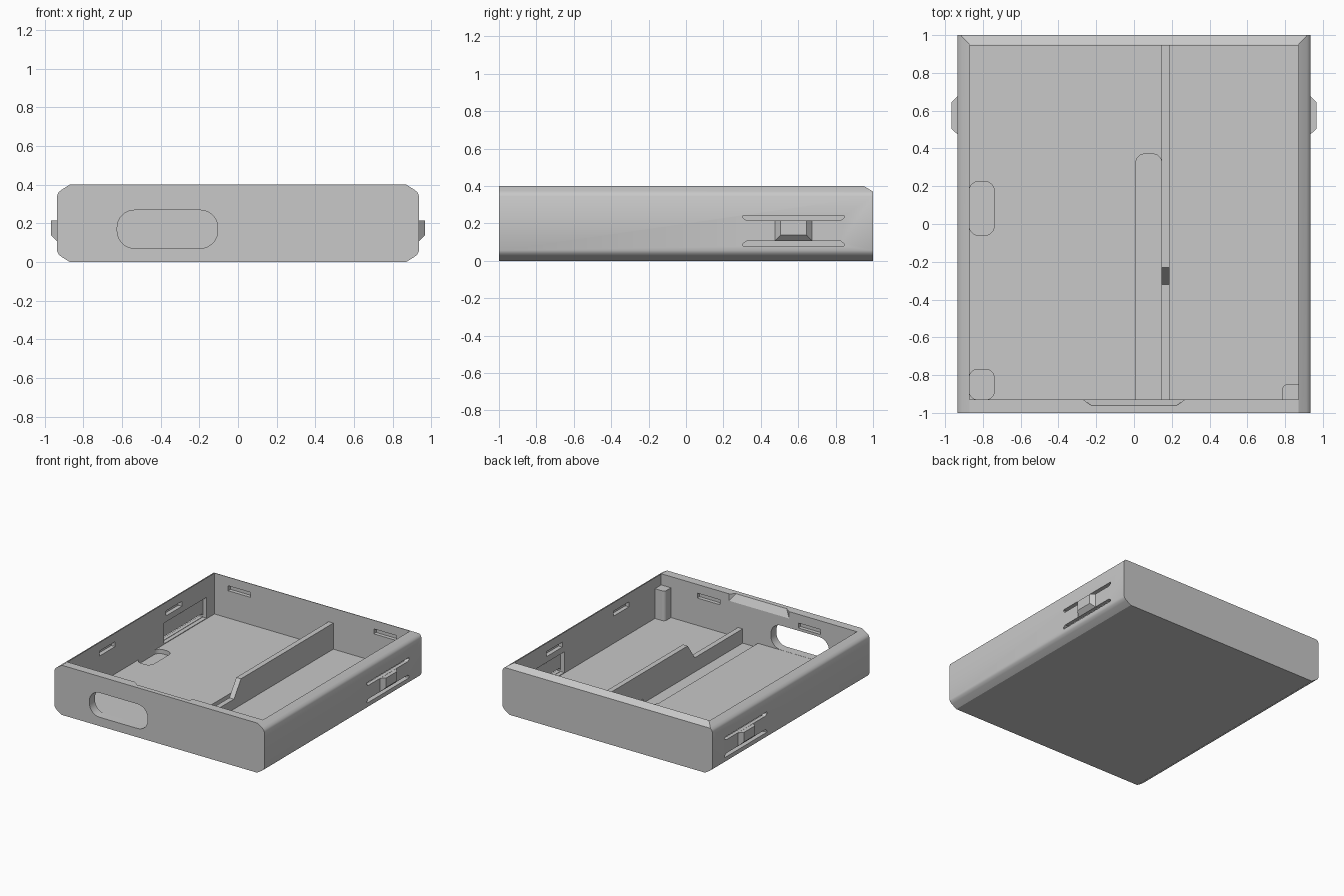
import bpy, bmesh
from mathutils import Vector

if "Cube" in bpy.data.objects:
    bpy.data.objects.remove(bpy.data.objects["Cube"], do_unlink=True)

grey = bpy.data.materials.new("plain grey")
grey.use_nodes = True
color = (0.58, 0.58, 0.58, 1)
grey.diffuse_color = color
grey.node_tree.nodes["Principled BSDF"].inputs["Base Color"].default_value = color

FLOOR = 0.07
INNER_X, INNER_FRONT, INNER_BACK = 0.872, -0.93, 0.945


def finish(name, bm):
    bmesh.ops.recalc_face_normals(bm, faces=bm.faces)
    mesh = bpy.data.meshes.new(name)
    bm.to_mesh(mesh)
    bm.free()
    mesh.materials.append(grey)
    ob = bpy.data.objects.new(name, mesh)
    bpy.context.collection.objects.link(ob)
    return ob


def box(name, x, y, z, axis=None, radius=0, pick=lambda c: True):
    """Box from ranges; edges along one axis may be rounded."""
    bm = bmesh.new()
    bmesh.ops.create_cube(bm, size=1)
    for v in bm.verts:
        v.co = Vector([r[0] if c < 0 else r[1] for c, r in zip(v.co, (x, y, z))])
    if axis is not None:
        edges = []
        for e in bm.edges:
            d = e.verts[1].co - e.verts[0].co
            mid = (e.verts[0].co + e.verts[1].co) / 2
            if abs(d[axis]) > 0.99 * d.length and pick(mid):
                edges.append(e)
        bmesh.ops.bevel(bm, geom=edges, offset=radius, segments=8,
                        profile=0.5, affect='EDGES')
    return finish(name, bm)


def prism(name, outline, axis, lo, hi):
    """Extrude a 2D outline along an axis."""
    bm = bmesh.new()
    verts = []
    for a, b in outline:
        co = [a, b]
        co.insert(axis, lo)
        verts.append(bm.verts.new(co))
    face = bm.faces.new(verts)
    out = bmesh.ops.extrude_face_region(bm, geom=[face])
    shift = Vector((0, 0, 0))
    shift[axis] = hi - lo
    bmesh.ops.translate(bm, vec=shift,
                        verts=[g for g in out["geom"] if isinstance(g, bmesh.types.BMVert)])
    return finish(name, bm)


def hull(name, points):
    bm = bmesh.new()
    for p in points:
        bm.verts.new(p)
    bmesh.ops.convex_hull(bm, input=bm.verts)
    bmesh.ops.dissolve_limit(bm, angle_limit=0.01, verts=bm.verts, edges=bm.edges)
    return finish(name, bm)


def cut(target, cutter):
    mod = target.modifiers.new("cut", 'BOOLEAN')
    mod.operation = 'DIFFERENCE'
    mod.solver = 'EXACT'
    mod.object = cutter
    bpy.context.view_layer.objects.active = target
    bpy.ops.object.modifier_apply(modifier=mod.name)
    bpy.data.objects.remove(cutter, do_unlink=True)


# Tray shell with softened chamfers along both sides
corner = [(0.87, 0.4), (0.912, 0.374), (0.928, 0.361), (0.935, 0.345)]
right = corner + [(x, 0.4 - z) for x, z in reversed(corner)]
tray = prism("tray", right + [(-x, z) for x, z in reversed(right)], 1, -1, 1)
cut(tray, prism("back_chamfer", [(0.95, 0.4), (1.05, 0.34), (1.05, 0.5), (0.95, 0.5)], 0, -1.2, 1.2))
cut(tray, box("cavity", (-INNER_X, INNER_X), (INNER_FRONT, INNER_BACK), (FLOOR, 0.6)))

# Rounded opening through the front
cut(tray, box("front_window", (-0.625, -0.105), (-1.1, -0.9), (0.071, 0.268), 1, 0.09))

# Shallow recesses in the floor
cut(tray, box("channel", (0.01, 0.146), (INNER_FRONT, 0.37), (0.035, 0.2), 2, 0.045,
              lambda c: c.y > 0))
cut(tray, box("side_pocket", (-INNER_X, -0.74), (-0.06, 0.225), (0.035, 0.2), 2, 0.05))
cut(tray, box("corner_pocket", (-INNER_X, -0.74), (INNER_FRONT, -0.77), (0.035, 0.2), 2, 0.045))

# Sloped finger notch inside the front rim
cut(tray, hull("finger_notch", [(s * x, y, z) for s in (-1, 1) for x, y, z in (
    (0.275, -0.925, 0.335), (0.275, -0.925, 0.42), (0.21, -0.972, 0.42))]))

# Snap slots inside all four walls
for s in (-1, 1):
    z = (0.29, 0.33)
    cut(tray, box("front_slot", (s * 0.45 - 0.1, s * 0.45 + 0.1), (-0.96, -0.9), z))
    cut(tray, box("back_slot", (s * 0.65 - 0.1, s * 0.65 + 0.1), (0.9, 0.975), z))
    for y in (-0.42, 0.43):
        cut(tray, box("side_slot", sorted((s * 0.85, s * 0.905)), (y - 0.1, y + 0.1), z))

# Spring latches: thinned wall, two through slots and a wedge on each side
for s, side in ((-1, "right"), (1, "left")):
    cut(tray, box("latch_recess", sorted((s * 0.85, s * 0.905)), (0.305, 0.845), (0.075, 0.24)))
    for z, inner in (((0.078, 0.106), 1), ((0.215, 0.242), -1)):
        zc, yc = sum(z) / 2, 0.575
        lo, hi = (z[0], z[1]) if inner > 0 else (z[1], z[0])
        outline = [(yc - 0.27, lo), (yc + 0.27, lo), (yc + 0.27, zc),
                   (yc + 0.25, hi), (yc - 0.25, hi), (yc - 0.27, zc)]
        cut(tray, prism("spring_slot", outline, 0, *sorted((s * 0.84, s * 1.0))))
    hull(side + "_latch", [(s * x, y, z) for x, y, z in (
        (0.92, 0.475, 0.105), (0.92, 0.675, 0.105), (0.92, 0.475, 0.214), (0.92, 0.675, 0.214),
        (0.935, 0.475, 0.105), (0.935, 0.675, 0.105), (0.935, 0.475, 0.214), (0.935, 0.675, 0.214),
        (0.967, 0.505, 0.137), (0.967, 0.645, 0.137), (0.967, 0.505, 0.214), (0.967, 0.645, 0.214))])

# Divider, tall behind and low in front
prism("divider", [(-0.94, 0.03), (0.95, 0.03), (0.95, 0.28), (-0.23, 0.28),
                  (-0.32, 0.15), (-0.94, 0.15)], 0, 0.146, 0.188)

# Rounded post in the front corner
box("corner_post", (0.785, 0.88), (-0.94, -0.85), (0.05, 0.31), 2, 0.025,
    lambda c: c.x < 0.8 and c.y > -0.9)

# Smooth the rounded surfaces and keep the sharp edges
bpy.ops.object.select_all(action='DESELECT')
for ob in bpy.context.collection.objects:
    if ob.type == 'MESH' and grey.name in ob.data.materials:
        ob.select_set(True)
        bpy.context.view_layer.objects.active = ob
bpy.ops.object.shade_smooth_by_angle(angle=0.5)
